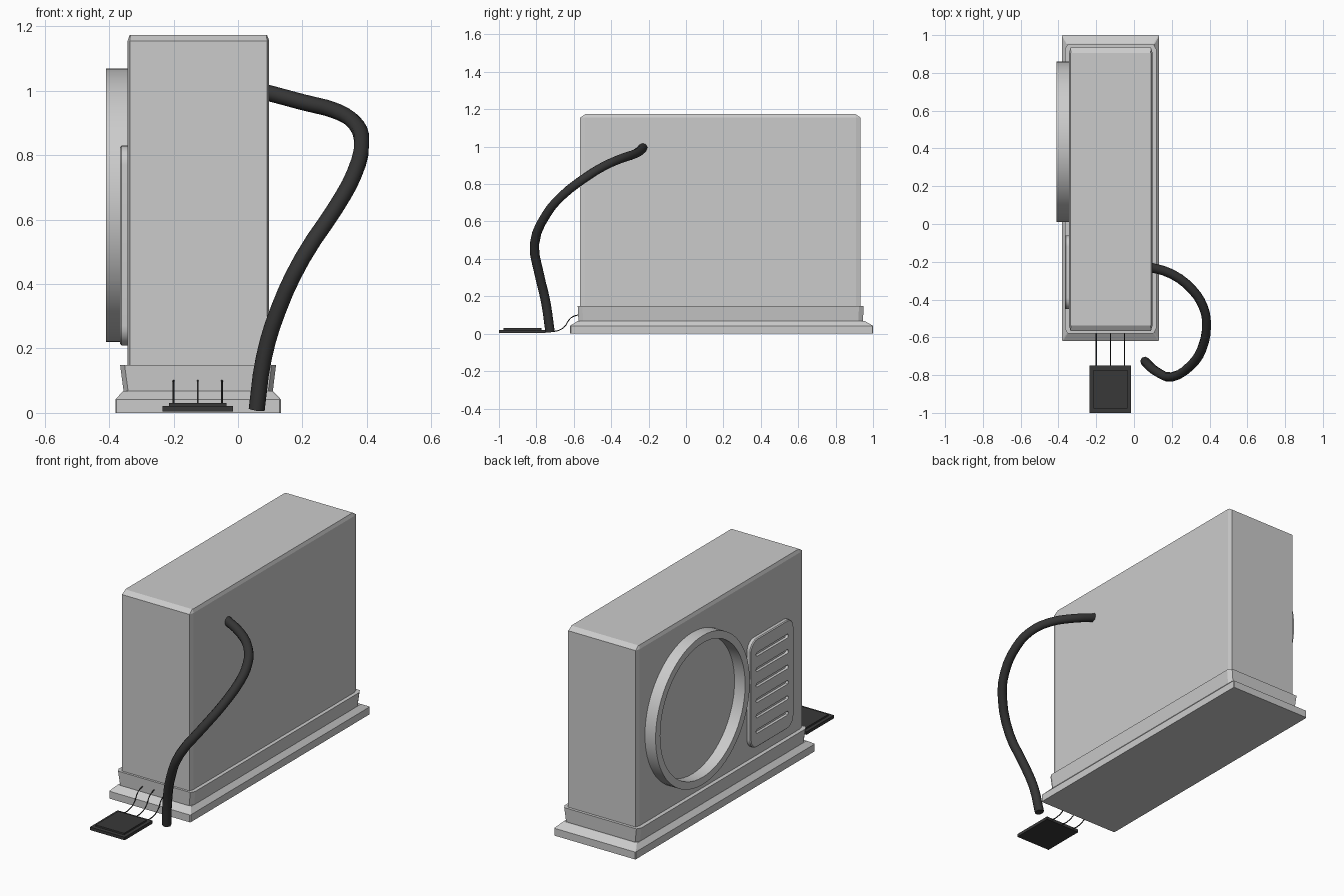
import bpy, bmesh, math
from mathutils import Vector

if "Cube" in bpy.data.objects:
    bpy.data.objects.remove(bpy.data.objects["Cube"])


def material(name, v):
    m = bpy.data.materials.new(name)
    m.diffuse_color = (v, v, v, 1)
    m.use_nodes = True
    m.node_tree.nodes["Principled BSDF"].inputs["Base Color"].default_value = m.diffuse_color
    return m


rubber = material("black_rubber", 0.035)
plastic = material("dark_plastic", 0.04)


def finish(bm, name, mat=None):
    bmesh.ops.recalc_face_normals(bm, faces=bm.faces)
    me = bpy.data.meshes.new(name)
    bm.to_mesh(me)
    bm.free()
    ob = bpy.data.objects.new(name, me)
    bpy.context.collection.objects.link(ob)
    if mat:
        me.materials.append(mat)
    return ob


def loft(name, rings, mat=None):
    """Join closed loops of points and cap both ends."""
    bm = bmesh.new()
    loops = [[bm.verts.new(p) for p in r] for r in rings]
    for a, b in zip(loops, loops[1:]):
        for i in range(len(a)):
            j = (i + 1) % len(a)
            bm.faces.new((a[i], a[j], b[j], b[i]))
    bm.faces.new(loops[0])
    bm.faces.new(loops[-1])
    return finish(bm, name, mat)


def rect(x0, x1, y0, y1, z, cx=0.004, cy=0.004):
    """Horizontal rectangle with chamfered corners."""
    return [(x0 + cx, y0, z), (x1 - cx, y0, z), (x1, y0 + cy, z), (x1, y1 - cy, z),
            (x1 - cx, y1, z), (x0 + cx, y1, z), (x0, y1 - cy, z), (x0, y0 + cy, z)]


def round_rect(x, cy, cz, w, h, r, n=6):
    """Rounded rectangle standing in the yz plane."""
    pts = []
    for k, (sy, sz) in enumerate(((1, 1), (-1, 1), (-1, -1), (1, -1))):
        for i in range(n + 1):
            a = math.pi / 2 * (k + i / n)
            pts.append((x, cy + sy * (w / 2 - r) + r * math.cos(a),
                        cz + sz * (h / 2 - r) + r * math.sin(a)))
    return pts


def smooth(ob, angle=35):
    bpy.ops.object.select_all(action='DESELECT')
    ob.select_set(True)
    bpy.context.view_layer.objects.active = ob
    bpy.ops.object.shade_smooth_by_angle(angle=math.radians(angle))


def tube(name, pts, radius, mat, res=3, sides=2):
    """Round cable through the given points."""
    cu = bpy.data.curves.new(name, 'CURVE')
    cu.dimensions = '3D'
    cu.bevel_depth = radius
    cu.bevel_resolution = sides
    cu.resolution_u = res
    cu.use_fill_caps = True
    sp = cu.splines.new('BEZIER')
    sp.bezier_points.add(len(pts) - 1)
    for bp, p in zip(sp.bezier_points, pts):
        bp.co = p
        bp.handle_left_type = bp.handle_right_type = 'AUTO'
    cu.materials.append(mat)
    ob = bpy.data.objects.new(name, cu)
    bpy.context.collection.objects.link(ob)
    return ob


# Base plinth, skirt and casing
loft("base_plinth", [rect(-0.381, 0.133, -0.62, 1.0, 0),
                     rect(-0.381, 0.133, -0.62, 1.0, 0.042),
                     rect(-0.356, 0.108, -0.58, 0.955, 0.068)])
loft("skirt", [rect(-0.355, 0.108, -0.575, 0.946, 0.066, 0.014, 0.025),
               rect(-0.366, 0.118, -0.579, 0.95, 0.148, 0.014, 0.025)])
loft("casing", [rect(-0.343, 0.097, -0.566, 0.934, 0.10, 0.007, 0.025),
                rect(-0.343, 0.097, -0.566, 0.934, 1.155, 0.007, 0.025),
                rect(-0.336, 0.090, -0.538, 0.906, 1.174, 0.002, 0.004)])

# Fan ring: rectangular section turned about the x axis
bm = bmesh.new()
centre = Vector((0, 0.435, 0.645))
section = [(-0.335, 0.425), (-0.410, 0.425), (-0.410, 0.383), (-0.335, 0.383)]
N = 64
loops = []
for i in range(N):
    a = 2 * math.pi * i / N
    loops.append([bm.verts.new(centre + Vector((x, r * math.cos(a), r * math.sin(a))))
                  for x, r in section])
for i in range(N):
    a, b = loops[i], loops[(i + 1) % N]
    for k in range(4):
        m = (k + 1) % 4
        bm.faces.new((a[k], a[m], b[m], b[k]))
smooth(finish(bm, "fan_ring"))

# Vent panel with softened rim and six grooves
py, pz = -0.255, 0.52
panel = loft("vent_panel", [round_rect(-0.335, py, pz, 0.39, 0.62, 0.06),
                            round_rect(-0.361, py, pz, 0.39, 0.62, 0.06),
                            round_rect(-0.366, py, pz, 0.38, 0.61, 0.055)])
for i in range(6):
    cut = loft(f"slot_cutter_{i}", [round_rect(x, py, pz + 0.088 * (i - 2.5), 0.29, 0.022, 0.01, 3)
                                    for x in (-0.38, -0.350)])
    cut.hide_render = True
    cut.hide_set(True)
    cut.display_type = 'WIRE'
    mod = panel.modifiers.new("slot", 'BOOLEAN')
    mod.operation = 'DIFFERENCE'
    mod.solver = 'EXACT'
    mod.object = cut
# Bake the grooves and drop the cutters
bpy.context.view_layer.update()
baked = bpy.data.meshes.new_from_object(
    panel.evaluated_get(bpy.context.evaluated_depsgraph_get()))
panel.modifiers.clear()
panel.data = baked
for ob in [o for o in bpy.data.objects if o.name.startswith("slot_cutter")]:
    bpy.data.objects.remove(ob)
smooth(panel, 30)

# Thick hose curling from the casing to the ground
tube("hose", [(0.07, -0.225, 1.0), (0.2, -0.265, 0.965), (0.31, -0.35, 0.935),
              (0.367, -0.44, 0.895), (0.384, -0.53, 0.84), (0.36, -0.66, 0.74),
              (0.305, -0.745, 0.64), (0.2, -0.81, 0.48), (0.125, -0.785, 0.32),
              (0.08, -0.75, 0.17), (0.058, -0.727, 0.01)], 0.025, rubber)

# Connector pad with raised lid
loft("connector_pad", [rect(-0.235, -0.015, -1.0, -0.75, z, 0.001, 0.001)
                       for z in (0.004, 0.021)], plastic)
loft("connector_lid", [rect(-0.215, -0.035, -0.977, -0.773, z, 0.001, 0.001)
                       for z in (0.02, 0.030)], plastic)

# Thin wires from the pad into the skirt
for i, x in enumerate((-0.2, -0.125, -0.05)):
    tube(f"wire_{i + 1}", [(x, -0.77, 0.013), (x, -0.70, 0.013), (x, -0.655, 0.032),
                           (x, -0.615, 0.085), (x, -0.56, 0.105)], 0.003, rubber, 4, 1)
